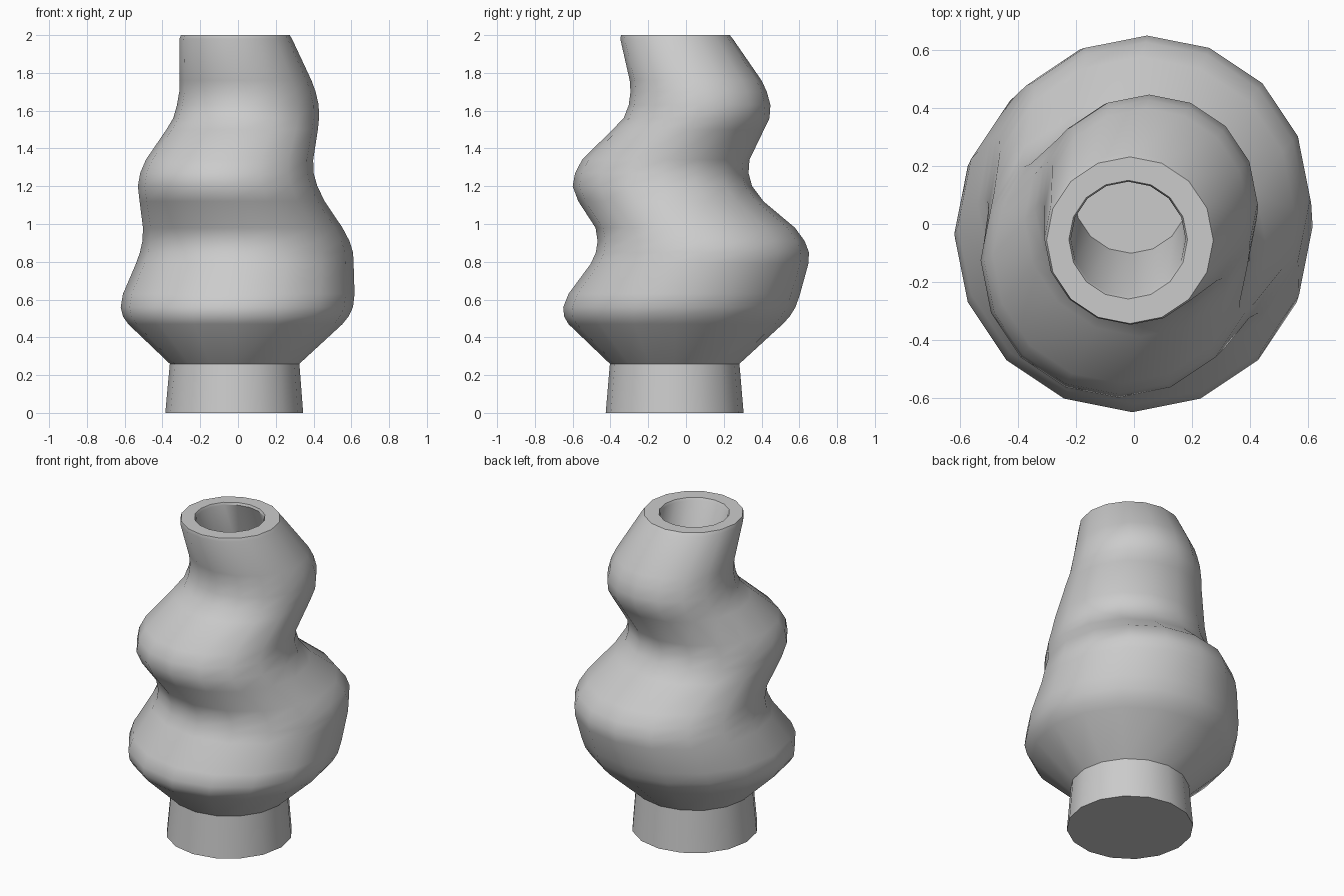
import bpy, bmesh, math

SIDES = 16

# Outer body: (height, centre x, centre y, radius) for stacked horizontal rings
BODY = [
    (0.00, -.020, -.060, .365), (0.26, -.018, -.060, .343),
    (0.47, -.014, -.055, .567), (0.51, -.012, -.048, .597),
    (0.56, -.006, -.035, .615), (0.63, .004, -.009, .613),
    (0.79, .036, .072, .576), (0.85, .045, .087, .564),
    (0.91, .042, .080, .548), (0.98, .025, .049, .528),
    (1.12, -.031, -.080, .490), (1.20, -.055, -.125, .475),
    (1.27, -.059, -.128, .459), (1.34, -.045, -.107, .443),
    (1.50, .022, .012, .401), (1.56, .043, .056, .386),
    (1.63, .052, .072, .375), (1.70, .050, .067, .361),
    (1.76, .040, .051, .349), (1.98, -.012, -.050, .298),
    (2.00, -.014, -.056, .288),
]
# Mouth: flat rim inwards, then a slanted hole down to a flat floor
MOUTH = [(2.00, -.020, -.054, .205), (1.985, -.020, -.052, .198),
         (1.60, -.010, .097, .198)]


def add_ring(bm, z, cx, cy, r):
    return [bm.verts.new((cx + r * math.cos(2 * math.pi * i / SIDES),
                          cy + r * math.sin(2 * math.pi * i / SIDES), z))
            for i in range(SIDES)]


# Loft all rings into one closed vase
bm = bmesh.new()
rings = [add_ring(bm, *row) for row in BODY + MOUTH]
for a, b in zip(rings, rings[1:]):
    for i in range(SIDES):
        j = (i + 1) % SIDES
        bm.faces.new((a[i], a[j], b[j], b[i]))
bm.faces.new(rings[0][::-1])   # base
bm.faces.new(rings[-1])        # hole floor
bmesh.ops.recalc_face_normals(bm, faces=bm.faces)

mesh = bpy.data.meshes.new("vase")
bm.to_mesh(mesh)
bm.free()
vase = bpy.data.objects.new("vase", mesh)
bpy.context.collection.objects.link(vase)
bpy.context.view_layer.objects.active = vase
vase.select_set(True)
bpy.ops.object.shade_smooth_by_angle(angle=math.radians(35))
